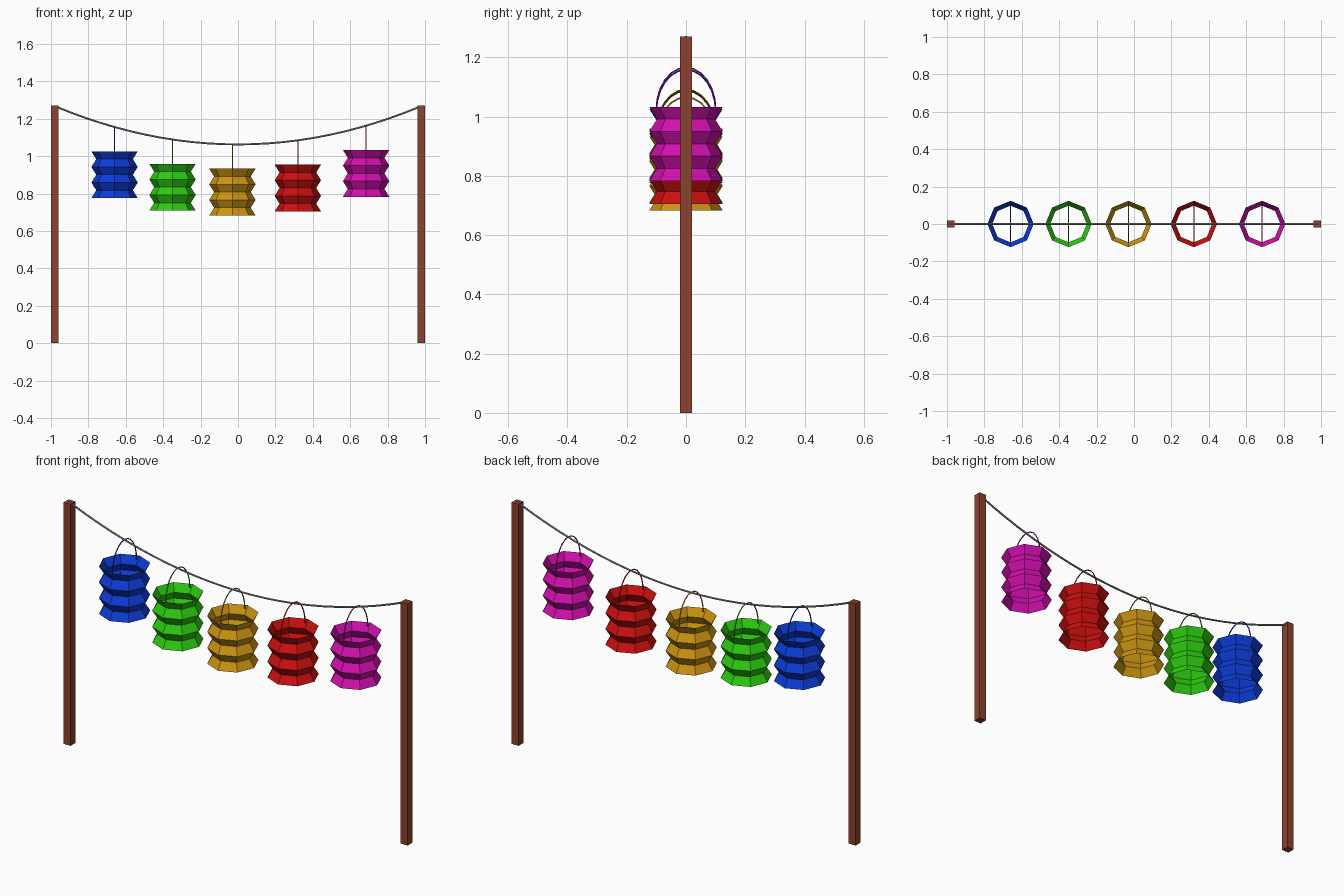
import bpy, bmesh, math
from mathutils import Vector

if "Cube" in bpy.data.objects:
    bpy.data.objects.remove(bpy.data.objects["Cube"])


def material(name, rgb):
    m = bpy.data.materials.new(name)
    m.use_nodes = True
    m.diffuse_color = (*rgb, 1)
    m.node_tree.nodes["Principled BSDF"].inputs["Base Color"].default_value = (*rgb, 1)
    return m


def finish(name, bm, mat):
    me = bpy.data.meshes.new(name)
    bm.to_mesh(me)
    bm.free()
    ob = bpy.data.objects.new(name, me)
    me.materials.append(mat)
    bpy.context.collection.objects.link(ob)
    return ob


def bridge(bm, rings):
    for a, b in zip(rings, rings[1:]):
        for i in range(len(a)):
            j = (i + 1) % len(a)
            bm.faces.new((a[i], a[j], b[j], b[i]))


def tube(name, path, radius, sides, mat, side_axis):
    """Sweep a small polygon along a planar path."""
    bm = bmesh.new()
    rings = []
    for i, p in enumerate(path):
        t = (path[min(i + 1, len(path) - 1)] - path[max(i - 1, 0)]).normalized()
        n = t.cross(side_axis)
        angles = [math.tau * k / sides for k in range(sides)]
        rings.append([bm.verts.new(p + radius * (math.cos(a) * n + math.sin(a) * side_axis))
                      for a in angles])
    bridge(bm, rings)
    bm.faces.new(rings[0])
    bm.faces.new(rings[-1])
    bmesh.ops.recalc_face_normals(bm, faces=bm.faces)
    return finish(name, bm, mat)


def rope_height(x):
    return 1.063 + 0.205 * (x / 0.98) ** 2


# Posts
wood = material("brown wood", (0.26, 0.055, 0.027))
for name, x in (("right_post", -0.98), ("left_post", 0.98)):
    bm = bmesh.new()
    bmesh.ops.create_cube(bm, size=1)
    bmesh.ops.scale(bm, vec=(0.04, 0.04, 1.27), verts=bm.verts)
    bmesh.ops.translate(bm, vec=(x, 0, 0.635), verts=bm.verts)
    finish(name, bm, wood)

# Sagging rope
xs = [-0.98 + 1.96 * i / 24 for i in range(25)]
tube("rope", [Vector((x, 0, rope_height(x))) for x in xs], 0.005, 6,
     material("grey rope", (0.3, 0.3, 0.3)), Vector((0, 1, 0)))

# Pleated paper lanterns, open at both ends, each with a wire handle
WIDE, NARROW, HEIGHT, PLEATS, SIDES = 0.124, 0.098, 0.25, 3, 8
LANTERNS = (
    ("blue", -0.66, (0.004, 0.045, 0.68)),
    ("green", -0.35, (0.026, 0.61, 0.005)),
    ("gold", -0.03, (0.61, 0.30, 0.006)),
    ("red", 0.32, (0.61, 0.005, 0.005)),
    ("magenta", 0.685, (0.65, 0.005, 0.43)),
)
for colour, x, rgb in LANTERNS:
    mat = material(colour + " paper", rgb)
    top = rope_height(x) - 0.13
    bm = bmesh.new()
    rings = []
    for k in range(2 * PLEATS + 1):
        r = NARROW if k % 2 else WIDE
        z = top - HEIGHT + HEIGHT * k / (2 * PLEATS)
        rings.append([bm.verts.new((x + r * math.cos(math.tau * i / SIDES),
                                    r * math.sin(math.tau * i / SIDES), z))
                      for i in range(SIDES)])
    bridge(bm, rings)
    finish(colour + "_lantern", bm, mat)

    arc = [math.pi * i / 12 for i in range(13)]
    path = [Vector((x, 0.1 * math.cos(a), top - 0.01 + 0.142 * math.sin(a))) for a in arc]
    tube(colour + "_handle", path, 0.003, 5, mat, Vector((1, 0, 0)))
